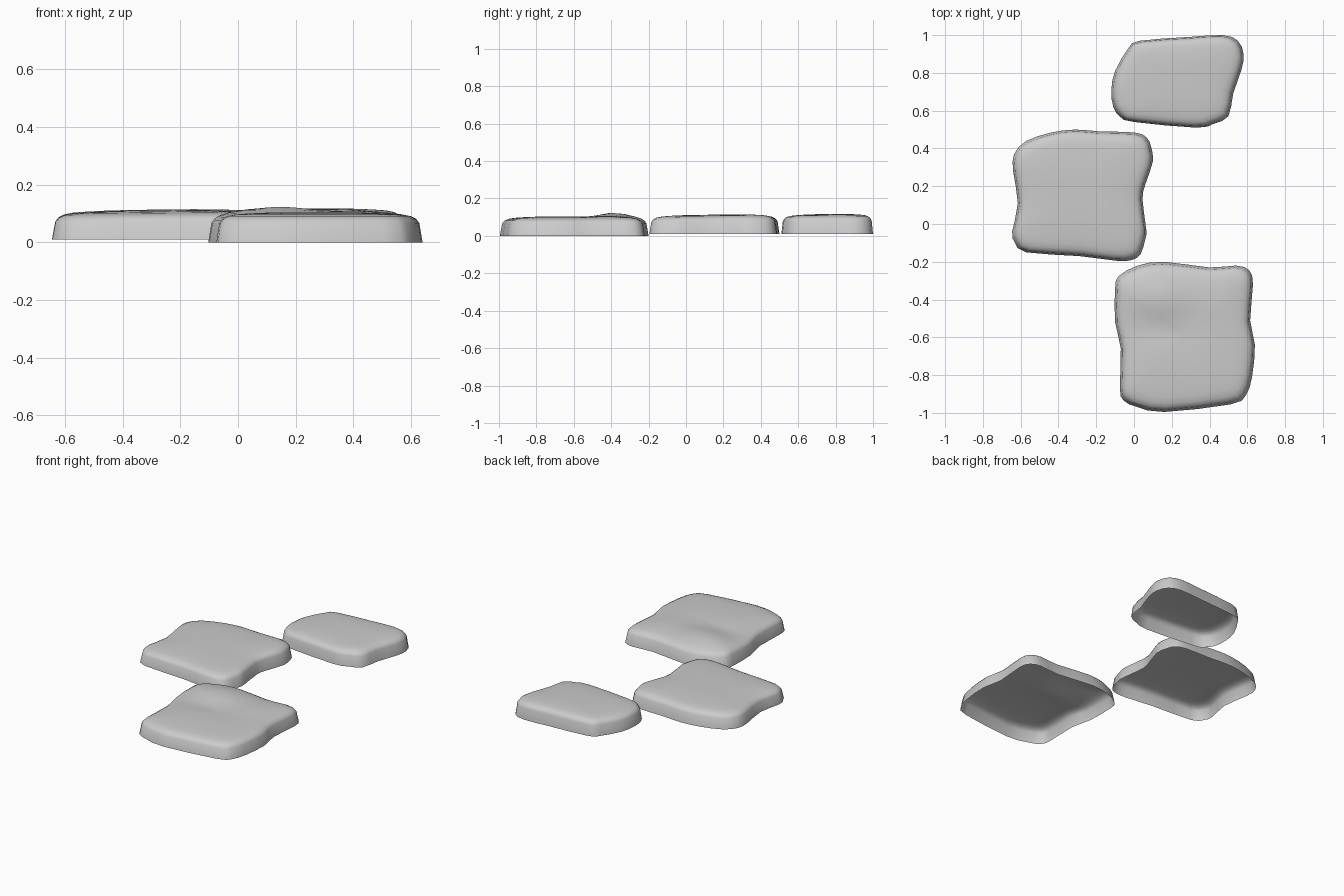
import bpy, bmesh
from math import exp
from mathutils import Vector

if "Cube" in bpy.data.objects:
    bpy.data.objects.remove(bpy.data.objects["Cube"])

# Stone outlines seen from above
FRONT = [(-.10, -.34), (-.08, -.275), (.02, -.22), (.16, -.20), (.40, -.23), (.54, -.22),
         (.61, -.245), (.63, -.32), (.615, -.51), (.64, -.64), (.625, -.81), (.59, -.91),
         (.51, -.955), (.16, -.995), (.02, -.97), (-.055, -.935), (-.075, -.87),
         (-.07, -.66), (-.10, -.52)]
MIDDLE = [(-.64, .28), (-.635, .37), (-.57, .44), (-.435, .485), (-.31, .50), (-.18, .49),
          (0, .485), (.065, .46), (.09, .41), (.10, .33), (.06, .21), (.045, .13),
          (.065, -.03), (.06, -.08), (.035, -.16), (-.01, -.19), (-.09, -.195),
          (-.29, -.17), (-.57, -.15), (-.63, -.10), (-.645, -.04), (-.615, .11)]
BACK = [(-.12, .71), (-.10, .81), (-.03, .93), (.03, .97), (.29, .99), (.47, 1.0),
        (.55, .97), (.58, .90), (.57, .82), (.525, .69), (.50, .57), (.42, .53),
        (.33, .51), (0, .54), (-.07, .565), (-.11, .62)]

# Edge-to-centre profile: (inset ratio, fraction of the top height)
PROFILE = [(0, 0), (.03, .64), (.06, .78), (.11, .87), (.19, .925),
           (.32, .96), (.48, .985), (.65, 1), (.83, 1)]


def bump(x, y, cx, cy, sx, sy):
    return exp(-((x - cx) / sx) ** 2 - ((y - cy) / sy) ** 2)


# Uneven top surfaces
def front_top(x, y):
    return (.104 + .022 * bump(x, y, .13, -.38, .16, .11)
            - .010 * bump(x, y, .08, -.55, .25, .08)
            + .004 * bump(x, y, .45, -.42, .15, .15))


def middle_top(x, y):
    return .112 + .012 * (x + .27) + .012 * (y - .15)


def back_top(x, y):
    return .116 + .012 * (y - .75) + .004 * (x - .23)


def smooth_loop(pts, steps=2):
    """Closed Catmull-Rom curve through the outline points."""
    out, n = [], len(pts)
    for i in range(n):
        a, b, c, d = (Vector(pts[(i + k) % n]) for k in (-1, 0, 1, 2))
        for s in range(steps):
            t = s / steps
            out.append(.5 * (2 * b + (c - a) * t + (2 * a - 5 * b + 4 * c - d) * t * t
                             + (3 * b - a - 3 * c + d) * t ** 3))
    return out


def stone(name, outline, base, top):
    loop = smooth_loop(outline)
    xs, ys = [p.x for p in loop], [p.y for p in loop]
    centre = Vector(((min(xs) + max(xs)) / 2, (min(ys) + max(ys)) / 2))
    bm = bmesh.new()
    rings = []
    for inset, frac in PROFILE:
        ring = []
        for p in loop:
            q = p.lerp(centre, inset)
            ring.append(bm.verts.new((q.x, q.y, base + frac * (top(q.x, q.y) - base))))
        rings.append(ring)
    tip = bm.verts.new((centre.x, centre.y, top(*centre)))
    n = len(loop)
    # Walls and domed top, underside left open
    for i in range(n):
        j = (i + 1) % n
        for lo, hi in zip(rings, rings[1:]):
            bm.faces.new((lo[j], lo[i], hi[i], hi[j]))
        bm.faces.new((rings[-1][j], rings[-1][i], tip))
    for f in bm.faces:
        f.smooth = True
    mesh = bpy.data.meshes.new(name)
    bm.normal_update()
    if tip.normal.z < 0:
        bmesh.ops.reverse_faces(bm, faces=bm.faces)
    bm.to_mesh(mesh)
    bm.free()
    bpy.context.collection.objects.link(bpy.data.objects.new(name, mesh))


stone("front_stepping_stone", FRONT, 0, front_top)
stone("middle_stepping_stone", MIDDLE, .01, middle_top)
stone("back_stepping_stone", BACK, .01, back_top)
